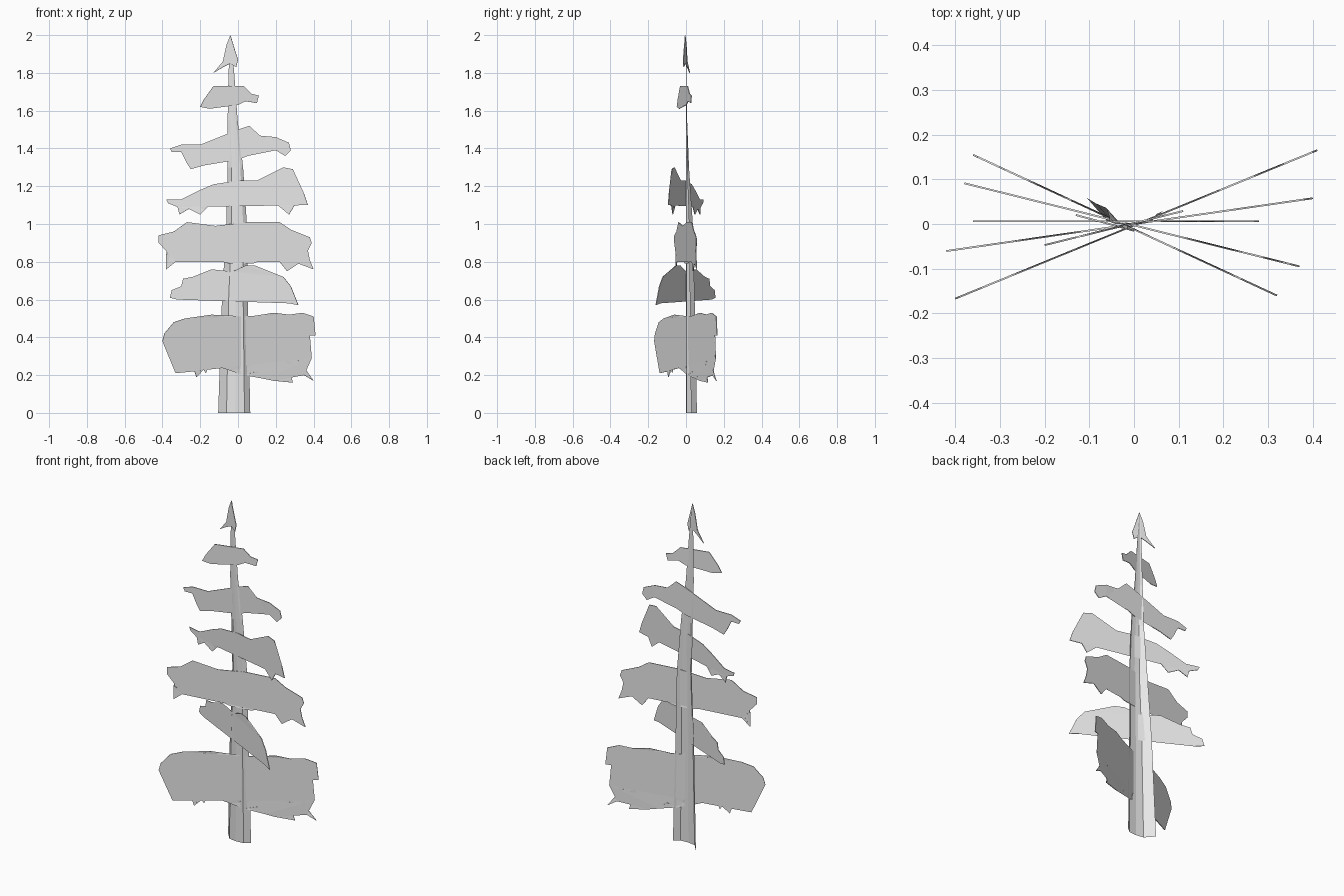
import bpy
import bmesh
from mathutils import Vector

cube = bpy.data.objects.get("Cube")
if cube:
    bpy.data.objects.remove(cube, do_unlink=True)

PLATE_THICKNESS = 0.004

# One plain grey material for the whole tree
grey = bpy.data.materials.new("pale grey")
grey.use_nodes = True
grey_colour = (0.8, 0.8, 0.8, 1.0)
grey.diffuse_color = grey_colour
grey.node_tree.nodes["Principled BSDF"].inputs["Base Color"].default_value = grey_colour


def add_object(name, bm):
    """Turn a bmesh into a named, coloured object in the scene."""
    mesh = bpy.data.meshes.new(name)
    bm.to_mesh(mesh)
    bm.free()
    mesh.materials.append(grey)
    obj = bpy.data.objects.new(name, mesh)
    bpy.context.collection.objects.link(obj)
    return obj


def add_plate(name, slope, offset, outline):
    """Upright flat cut-out; outline is (x, z) in hundredths, y follows slope."""
    bm = bmesh.new()
    corners = []
    for x, z in outline:
        x, z = x / 100, z / 100
        corners.append(bm.verts.new(Vector((x, slope * x + offset, z))))
    bm.faces.new(corners)
    bmesh.ops.triangulate(bm, faces=bm.faces[:], ngon_method='EAR_CLIP')
    bmesh.ops.recalc_face_normals(bm, faces=bm.faces[:])
    obj = add_object(name, bm)
    solid = obj.modifiers.new("thickness", 'SOLIDIFY')
    solid.thickness = PLATE_THICKNESS
    solid.offset = 0
    return obj


def add_trunk(name, section, levels):
    """Open-backed folded shell, lofted through tapering levels."""
    bm = bmesh.new()
    rows = []
    for z, left, right, depth in levels:
        row = []
        for across, back in section:
            x = left + (right - left) * across
            row.append(bm.verts.new(Vector((x, depth * back, z))))
        rows.append(row)
    for low, high in zip(rows, rows[1:]):
        for i in range(len(section) - 1):
            bm.faces.new((low[i], low[i + 1], high[i + 1], high[i]))
    return add_object(name, bm)


# Trunk
trunk = add_trunk(
    "trunk",
    section=[(0, 1), (0.26, 0.12), (0.53, 0), (0.82, 0.05), (1, 0.5)],
    levels=[
        (0, -0.105, 0.065, 0.058),
        (0.6, -0.085, 0.052, 0.046),
        (1.0, -0.062, 0.047, 0.036),
        (1.3, -0.055, 0.027, 0.016),
        (1.55, -0.055, -0.002, 0.006),
        (1.8, -0.05, -0.02, 0.003),
        (1.99, -0.042, -0.038, 0.001),
    ],
)

# Boughs, from the ground up
add_plate("lowest_bough", 0.41, -0.003, [
    (-40, 38), (-39, 42), (-34, 48), (-28, 50), (-18, 50), (-14, 52),
    (-8, 50), (6, 51), (19, 53), (27, 52), (31, 50), (34, 53), (40, 51),
    (41, 41), (38, 41), (35, 38), (39, 29), (33, 36), (30, 34), (32, 27),
    (35, 24), (40, 17), (35, 20), (28, 27), (26, 28), (29, 16), (19, 17),
    (17, 20), (14, 18), (10, 22), (3, 20), (1, 25), (-3, 27), (-9, 24),
    (-12, 27), (-15, 26), (-17, 21), (-19, 24), (-22, 19), (-23, 22),
    (-33, 21), (-32, 24), (-28, 24), (-24, 30), (-29, 33), (-26, 36),
    (-31, 35), (-34, 39),
])

add_plate("second_bough", -0.463, -0.012, [
    (-36, 61), (-35, 65), (-30, 67), (-29, 71), (-24, 72), (-19, 71),
    (-14, 76), (-9, 72), (4, 78), (9, 78), (14, 75), (24, 72), (28, 67),
    (32, 57), (27, 58), (22, 61), (13, 63), (4, 66), (-6, 63), (-11, 63),
    (-15, 66), (-20, 62), (-25, 64), (-28, 61), (-32, 60),
])

add_plate("third_bough", 0.144, 0, [
    (-42, 90), (-42, 94), (-34, 96), (-27, 101), (-21, 98), (-12, 99),
    (5, 101), (22, 101), (28, 97), (38, 93), (39, 90), (37, 86), (38, 81),
    (40, 76), (32, 79), (26, 75), (22, 80), (15, 82), (8, 79), (-4, 79),
    (-13, 81), (-20, 84), (-27, 83), (-33, 80), (-38, 76), (-34, 82),
    (-38, 84), (-37, 89), (-41, 89),
])

add_plate("fourth_bough", -0.248, -0.003, [
    (-38, 113), (-30, 113), (-20, 118), (-13, 121), (0, 123), (10, 123),
    (20, 124), (24, 130), (29, 129), (30, 122), (29, 118), (35, 116),
    (37, 110), (30, 110), (27, 105), (24, 113), (15, 115), (5, 111),
    (-5, 111), (-10, 114), (-15, 110), (-20, 105), (-26, 108), (-31, 105),
    (-32, 109), (-37, 111),
])

add_plate("fifth_bough", 0, 0.006, [
    (-36, 140), (-30, 142), (-20, 142), (-10, 146), (0, 150), (6, 152),
    (9, 147), (20, 146), (27, 143), (28, 139), (25, 136), (20, 139),
    (11, 138), (5, 136), (0, 134), (-6, 136), (-12, 132), (-18, 131),
    (-25, 129), (-27, 132), (-30, 138), (-35, 138),
])

add_plate("top_bough", 0.246, 0.002, [
    (-20, 162), (-18, 166), (-13, 173), (-5, 173), (3, 173), (7, 169),
    (11, 168), (10, 164), (4, 165), (0, 163), (-5, 165), (-10, 163),
    (-15, 161),
])

# Tip of the tree
add_plate("tree_tip", -0.27, -0.015, [
    (-4, 200), (-1, 190), (0, 187), (-1, 183), (-4, 185), (-8, 183),
    (-13, 180), (-8, 186), (-6, 195),
])
